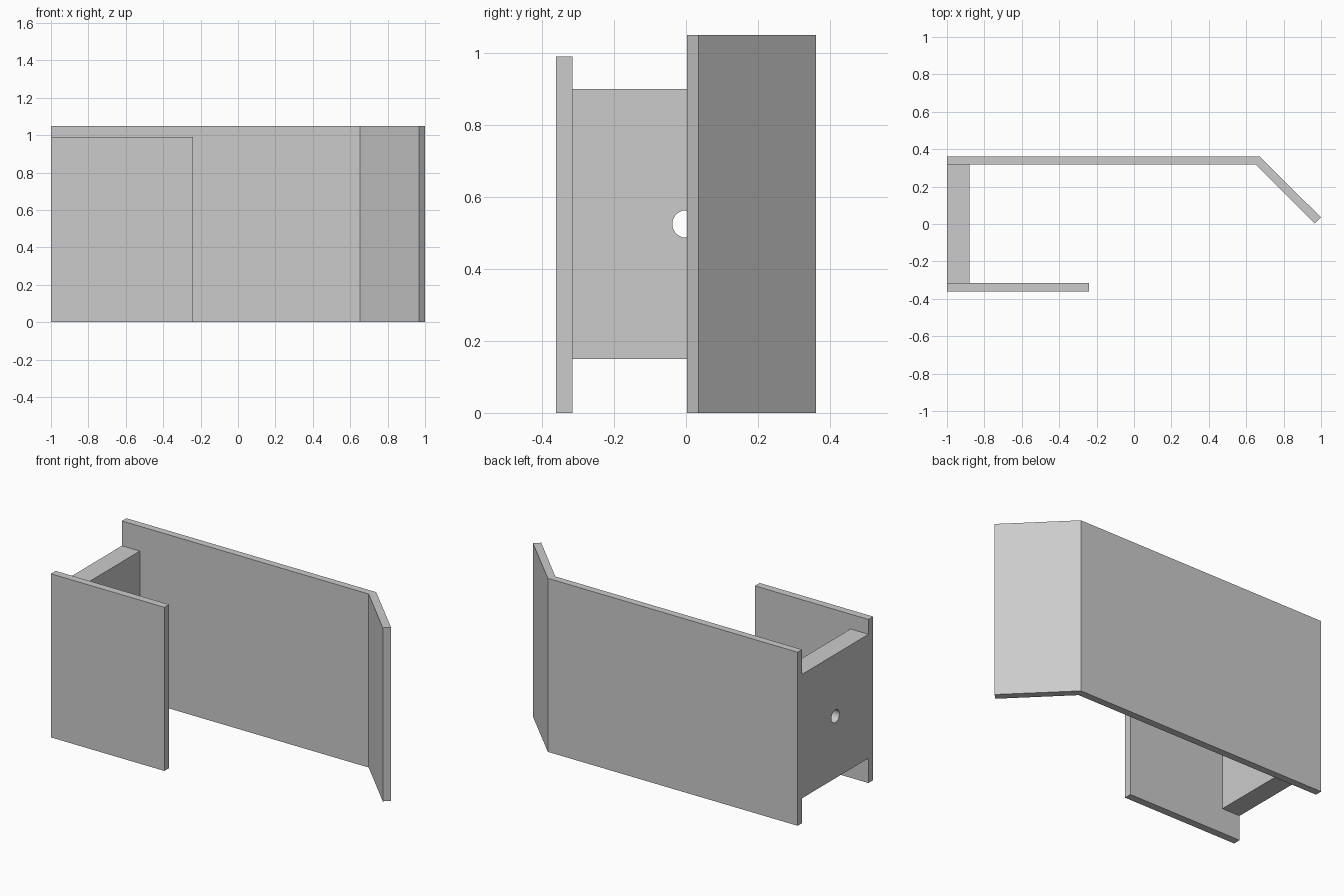
import bpy
import math

if "Cube" in bpy.data.objects:
    bpy.data.objects.remove(bpy.data.objects["Cube"], do_unlink=True)

# Single grey material
grey = bpy.data.materials.new("plain grey")
grey.use_nodes = True
colour = (0.6, 0.6, 0.6, 1)
grey.diffuse_color = colour
grey.node_tree.nodes["Principled BSDF"].inputs["Base Color"].default_value = colour


def extrude_outline(name, outline, bottom, top):
    """Prism from a counter-clockwise plan outline."""
    n = len(outline)
    verts = [(x, y, z) for z in (bottom, top) for x, y in outline]
    faces = [tuple(reversed(range(n))), tuple(range(n, 2 * n))]
    faces += [(i, (i + 1) % n, (i + 1) % n + n, i + n) for i in range(n)]
    mesh = bpy.data.meshes.new(name)
    mesh.from_pydata(verts, [], faces)
    mesh.materials.append(grey)
    obj = bpy.data.objects.new(name, mesh)
    bpy.context.collection.objects.link(obj)
    return obj


def rectangle(x0, x1, y0, y1):
    return [(x0, y0), (x1, y0), (x1, y1), (x0, y1)]


# Long back plate with its angled lip
extrude_outline("back_plate", [(-1, 0.318), (0.652, 0.318), (0.967, 0.003),
                               (1, 0.035), (0.672, 0.361), (-1, 0.361)], 0, 1.05)

# Short front plate
extrude_outline("front_plate", rectangle(-1, -0.24, -0.361, -0.316), 0, 0.99)

# Web joining the plates
web = extrude_outline("joining_web", rectangle(-1, -0.88, -0.316, 0.318), 0.15, 0.9)

# Round hole through the web
bpy.ops.mesh.primitive_cylinder_add(vertices=48, radius=0.038, depth=0.4,
                                    location=(-0.94, 0, 0.525),
                                    rotation=(0, math.pi / 2, 0))
cutter = bpy.context.object
cutter.name = "hole_cutter"
cutter.data.materials.append(grey)
cut = web.modifiers.new("hole", 'BOOLEAN')
cut.operation = 'DIFFERENCE'
cut.solver = 'EXACT'
cut.object = cutter

# Apply the cut and discard the cutter
bpy.ops.object.select_all(action='DESELECT')
web.select_set(True)
bpy.context.view_layer.objects.active = web
bpy.ops.object.modifier_apply(modifier="hole")
bpy.data.objects.remove(cutter, do_unlink=True)
bpy.ops.object.shade_smooth_by_angle(angle=math.radians(30))
